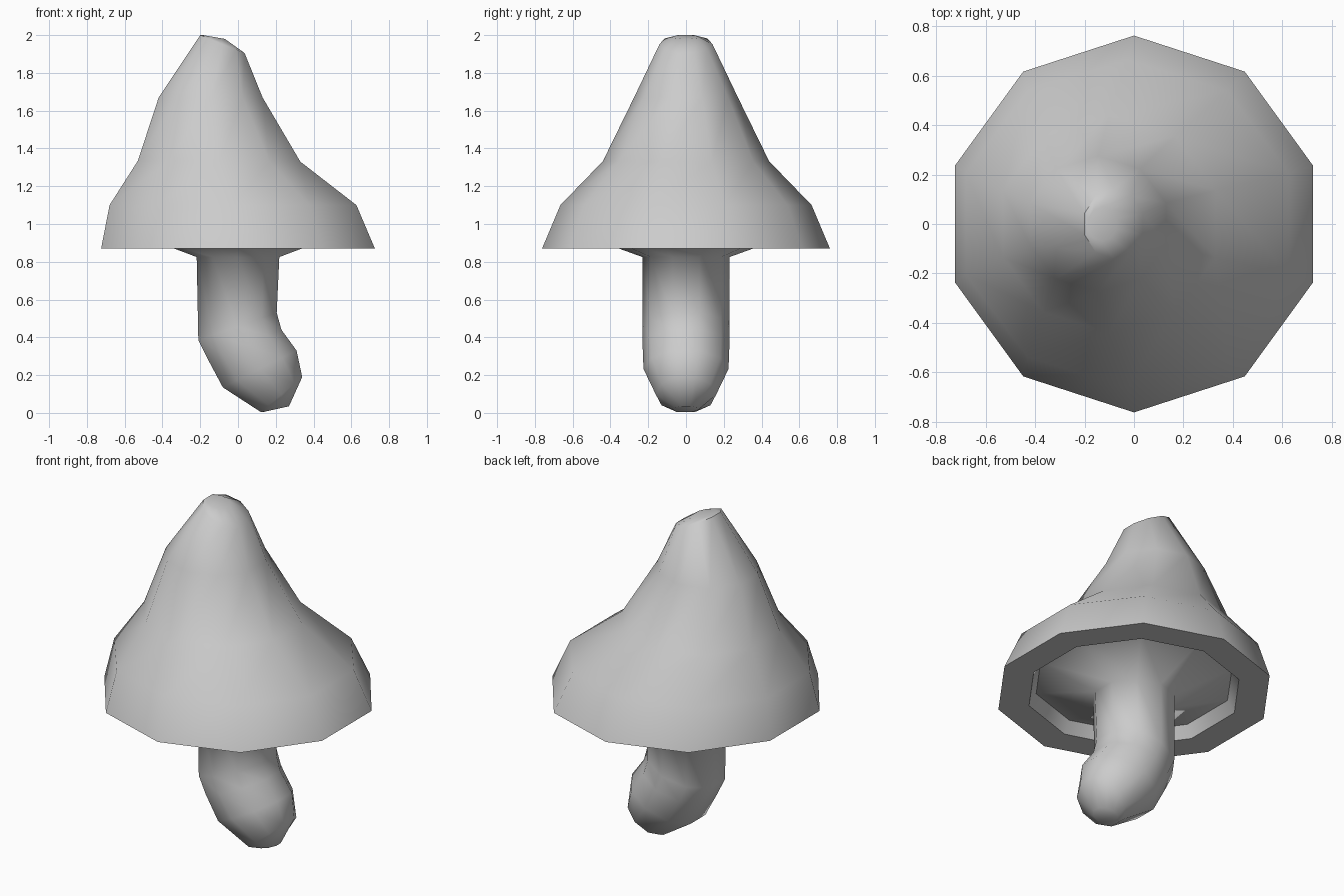
import bpy, bmesh, math

if "Cube" in bpy.data.objects:
    bpy.data.objects.remove(bpy.data.objects["Cube"])

SIDES = 10
C18 = math.cos(math.radians(18))


def loft(name, rings, angle, cap_end):
    """Skin 10-sided rings given as (left x, left z, right x, right z, y radius)."""
    bm = bmesh.new()
    loops = []
    for lx, lz, rx, rz, ry in rings:
        loop = []
        for i in range(SIDES):
            a = math.radians(18 + 36 * i)
            t = math.cos(a) / C18
            loop.append(bm.verts.new(((lx + rx) / 2 + t * (rx - lx) / 2,
                                      ry * math.sin(a),
                                      (lz + rz) / 2 + t * (rz - lz) / 2)))
        loops.append(loop)
    for a, b in zip(loops, loops[1:]):
        for i in range(SIDES):
            j = (i + 1) % SIDES
            bm.faces.new((a[i], a[j], b[j], b[i]))
    if cap_end:
        bm.faces.new(loops[-1])
    bmesh.ops.recalc_face_normals(bm, faces=bm.faces)
    me = bpy.data.meshes.new(name)
    bm.to_mesh(me)
    bm.free()
    ob = bpy.data.objects.new(name, me)
    bpy.context.collection.objects.link(ob)
    bpy.ops.object.select_all(action='DESELECT')
    ob.select_set(True)
    bpy.context.view_layer.objects.active = ob
    bpy.ops.object.shade_smooth_by_angle(angle=math.radians(angle))
    return ob


def level(r, z):
    return (-r * C18, z, r * C18, z, r)


# Cap: flat rim underneath, flared skirt, leaning peak
loft("mushroom_cap", [
    level(0.59, 0.87),
    level(0.762, 0.87),
    (-0.68, 1.10, 0.627, 1.10, 0.665),
    (-0.53, 1.335, 0.33, 1.33, 0.44),
    (-0.42, 1.67, 0.13, 1.67, 0.275),
    (-0.20, 2.00, 0.035, 1.905, 0.14),
    (-0.185, 2.00, -0.07, 1.98, 0.07),
], 52, True)

# Underside recess running down into the bent stem
loft("mushroom_stem", [
    level(0.59, 0.87),
    level(0.55, 0.94),
    level(0.23, 0.825),
    (-0.21, 0.385, 0.205, 0.53, 0.23),
    (-0.16, 0.285, 0.23, 0.44, 0.23),
    (-0.08, 0.135, 0.31, 0.33, 0.225),
    (0.12, 0.005, 0.34, 0.19, 0.16),
    (0.135, 0.005, 0.27, 0.035, 0.07),
], 80, True)
